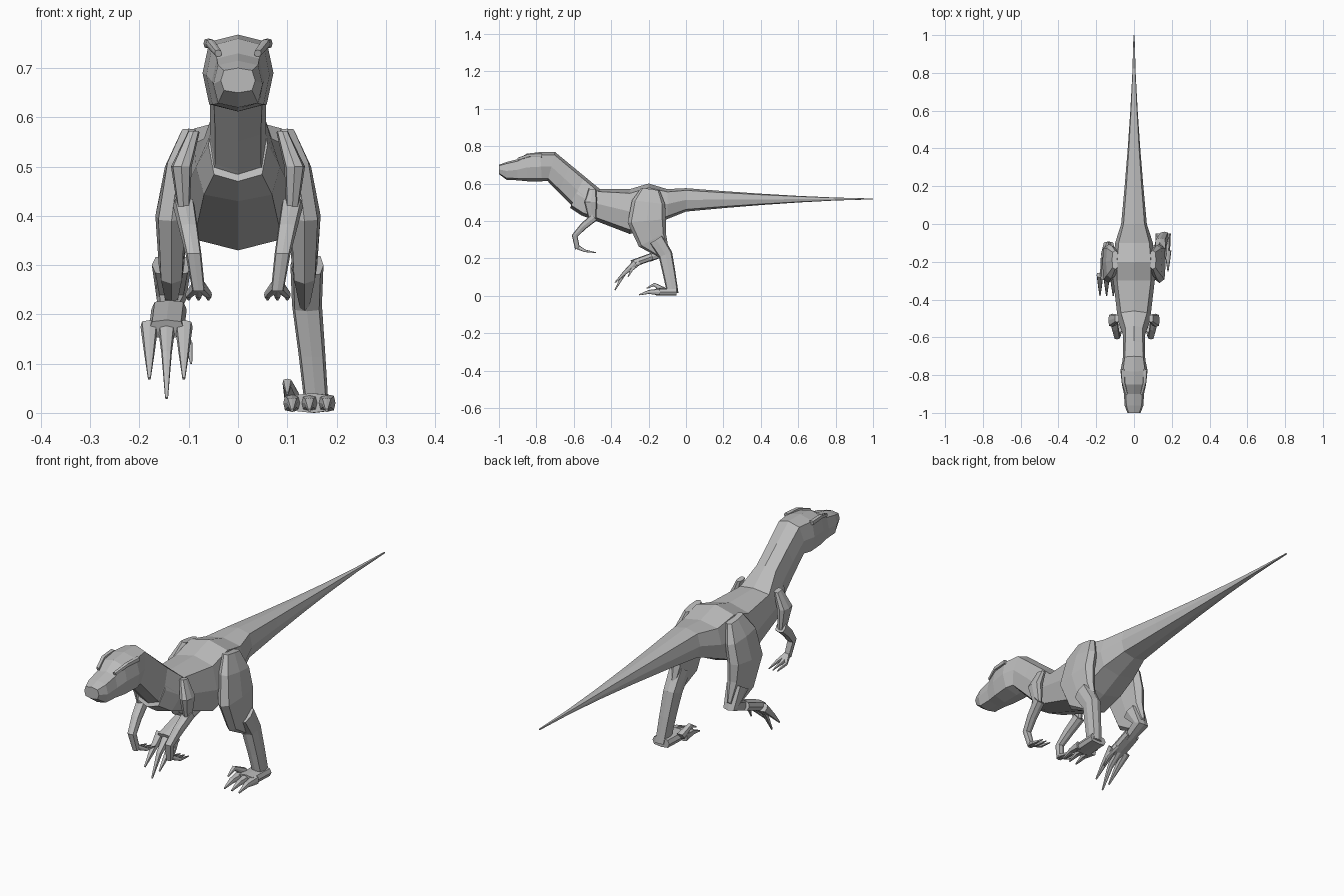
import bpy, bmesh
from math import sin, cos, pi, copysign
from mathutils import Vector

cube = bpy.data.objects.get("Cube")
if cube:
    bpy.data.objects.remove(cube)

skin = bpy.data.materials.new("grey_skin")
skin.use_nodes = True
grey = (0.5, 0.5, 0.5, 1)
skin.diffuse_color = grey
skin.node_tree.nodes["Principled BSDF"].inputs["Base Color"].default_value = grey


def mix(start, end, amount):
    return start + (end - start) * amount


def section(center, side, depth):
    """Eight-sided boxy ring around a center, spanned by two half axes."""
    def boxy(value):
        return copysign(abs(value) ** .6, value) if abs(value) > .01 else 0
    angles = [corner * pi / 4 for corner in range(8)]
    return [center + side * boxy(sin(angle)) + depth * boxy(cos(angle)) for angle in angles]


def loft(name, rings):
    """Skin a list of rings and cap both ends."""
    bm = bmesh.new()
    rows = [[bm.verts.new(point) for point in ring] for ring in rings]
    for lower, upper in zip(rows, rows[1:]):
        for corner in range(len(lower)):
            previous = corner - 1
            bm.faces.new((lower[previous], lower[corner], upper[corner], upper[previous]))
    bm.faces.new(rows[0])
    bm.faces.new(rows[-1])
    bmesh.ops.recalc_face_normals(bm, faces=bm.faces)
    mesh = bpy.data.meshes.new(name)
    bm.to_mesh(mesh)
    bm.free()
    mesh.materials.append(skin)
    bpy.context.collection.objects.link(bpy.data.objects.new(name, mesh))


def trunk(name, stations):
    """Each station gives back y and z, belly y and z, and half width."""
    rings = []
    for back_y, back_z, belly_y, belly_z, width in stations:
        back, belly = Vector((0, back_y, back_z)), Vector((0, belly_y, belly_z))
        rings.append(section((back + belly) / 2, Vector((width, 0, 0)), (back - belly) / 2))
    loft(name, rings)


def limb(name, path, start, end, bulge=0, ratio=1, side=1):
    """Tapered tube along a path; ratio is its width against its depth."""
    points = [Vector((side * x, y, z)) for x, y, z in path]
    last = len(points) - 1
    rings = []
    for index, point in enumerate(points):
        along = points[min(index + 1, last)] - points[max(index - 1, 0)]
        across = Vector((0, -along.z, along.y)).normalized()
        amount = index / last
        radius = mix(start, end, amount) + bulge * sin(pi * amount)
        rings.append(section(point, Vector((radius * ratio, 0, 0)), across * radius))
    loft(name, rings)


# Torso from the neck base to the hips, with a raised hip ridge
hips = (0, .575, 0, .45, .068)
shoulders = (-.46, .57, -.56, .43, .085)
trunk("torso", [
    (-.55, .62, -.62, .47, .06),
    shoulders,
    (-.3, .57, -.3, .33, .11),
    (-.2, .6, -.2, .36, .11),
    (-.1, .57, -.1, .41, .1),
    hips,
])

# Tail narrowing evenly to a point
tail = []
for step in range(6):
    along = step / 5
    slim = (1 - along) ** 1.5
    tail.append((along, mix(.52, hips[1], slim), along, mix(.515, hips[3], slim), mix(.003, hips[4], slim)))
trunk("tail", tail)

# Neck joining the back of the skull to the shoulders
nape = (-.7, .768, -.74, .613, .06)
neck = [[mix(high, low, step / 3) for high, low in zip(nape, shoulders)] for step in range(4)]
for station in neck[1:3]:
    station[-1] = .057
trunk("neck", neck)

# Skull, from the blunt snout over the brow to the nape
trunk("skull", [
    (-1, .7, -1, .65, .035),
    (-.96, .715, -.96, .62, .05),
    (-.9, .73, -.9, .617, .053),
    (-.85, .76, -.85, .612, .064),
    (-.78, .768, -.77, .612, .072),
    nape,
])

for label, side in (("left", 1), ("right", -1)):
    # Brow ridges
    limb(label + "_brow", [(.04, -.9, .73), (.056, -.84, .75), (.06, -.77, .75)],
         .007, .01, side=side)
    # Arms
    limb(label + "_upper_arm", [(.09, -.5, .57), (.115, -.51, .5), (.11, -.5, .41)],
         .02, .02, bulge=.015, ratio=.6, side=side)
    limb(label + "_forearm", [(.11, -.49, .42), (.1, -.55, .37), (.09, -.595, .32), (.08, -.58, .25)],
         .022, .013, side=side)
    # Three curled fingers per hand
    for finger in range(3):
        spread = .06 + .02 * finger
        limb(f"{label}_finger_{finger}", [(.08, -.58, .26), (spread, -.54, .24), (spread, -.48, .23)],
             .012, .002, side=side)
    # Thighs
    limb(label + "_thigh", [(.1, -.19, .57), (.12, -.2, .5), (.135, -.21, .4), (.135, -.18, .3), (.135, -.12, .23)],
         .05, .035, bulge=.06, ratio=.32, side=side)

# Planted left leg
limb("left_shank", [(.14, -.16, .3), (.14, -.11, .22), (.15, -.09, .12), (.16, -.07, .01)],
     .042, .03, ratio=.8)
limb("left_foot", [(.155, -.05, .02), (.15, -.16, .02)], .02, .02, ratio=2)
limb("left_raised_claw", [(.11, -.12, .03), (.1, -.17, .06), (.1, -.21, .04)], .016, .003)

# Lifted right leg
limb("right_shank", [(.135, -.16, .3), (.135, -.12, .23), (.14, -.2, .2)],
     .04, .02, side=-1)
limb("right_foot", [(.14, -.18, .21), (.145, -.29, .17)], .02, .02, ratio=1.8, side=-1)
limb("right_raised_claw", [(.12, -.25, .18), (.1, -.29, .14), (.095, -.31, .1)], .014, .002, side=-1)

# Three main toes per foot
for toe in range(3):
    x = .11 + .035 * toe
    limb(f"left_toe_{toe}", [(x, -.14, .02), (x, -.2, .02), (x, -.25, .005)], .018, .003)
    drop = .03 if toe == 1 else .07
    limb(f"right_toe_{toe}", [(x, -.27, .175), (x, -.33, .12), (x, -.38, drop)], .018, .003, side=-1)
